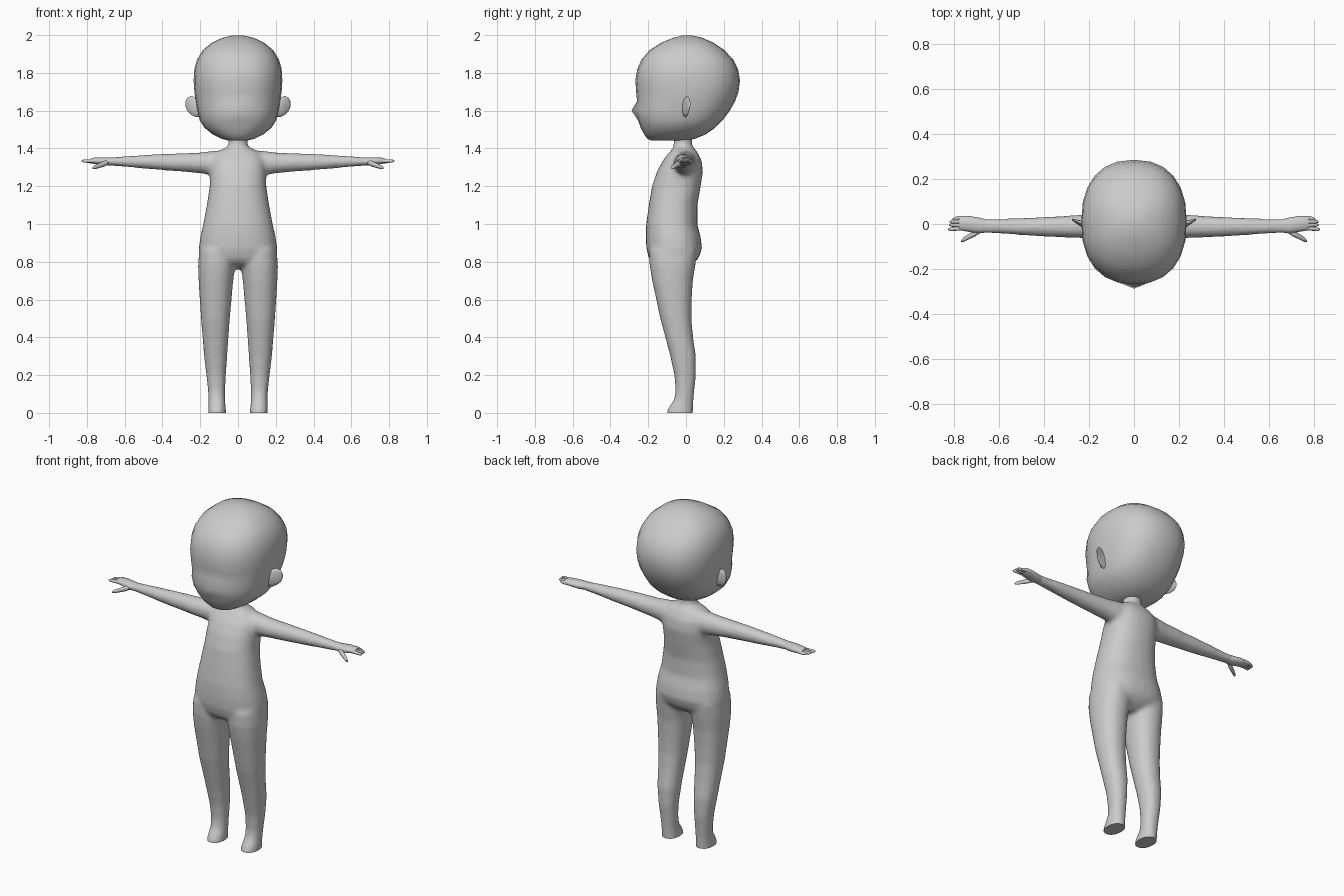
import bpy, bmesh, math

skin = bpy.data.materials.new("plain grey")
skin.diffuse_color = (0.6, 0.6, 0.6, 1)


def loft(bm, rings, axis="z", n=20, power=2.0, side=1):
    """Skin rounded rings: (position, a_min, a_max, b_min, b_max) along an axis."""
    loops = []
    for pos, a0, a1, b0, b1 in rings:
        loop = []
        for i in range(n):
            t = 2 * math.pi * i / n
            c, s = math.cos(t), math.sin(t)
            a = (a0 + a1) / 2 + (a1 - a0) / 2 * math.copysign(abs(c) ** (2 / power), c)
            b = (b0 + b1) / 2 + (b1 - b0) / 2 * math.copysign(abs(s) ** (2 / power), s)
            co = (a, b, pos) if axis == "z" else (pos, a, b)
            loop.append(bm.verts.new((co[0] * side, co[1], co[2])))
        loops.append(loop)
    for lo, hi in zip(loops, loops[1:]):
        for i in range(n):
            j = (i + 1) % n
            bm.faces.new((lo[i], lo[j], hi[j], hi[i]))
    bm.faces.new(loops[0])
    bm.faces.new(loops[-1])


def finish(name, bm, angle=60):
    bmesh.ops.recalc_face_normals(bm, faces=bm.faces[:])
    mesh = bpy.data.meshes.new(name)
    bm.to_mesh(mesh)
    bm.free()
    mesh.materials.append(skin)
    ob = bpy.data.objects.new(name, mesh)
    bpy.context.collection.objects.link(ob)
    bpy.ops.object.select_all(action="DESELECT")
    ob.select_set(True)
    bpy.context.view_layer.objects.active = ob
    bpy.ops.object.shade_smooth_by_angle(angle=math.radians(angle))
    return ob


# Body: torso, neck, legs and arms fused into one skin
bm = bmesh.new()
torso = [(0.765, 0.08, -0.11, 0.00), (0.79, 0.17, -0.175, 0.04), (0.82, 0.208, -0.197, 0.068),
         (0.87, 0.208, -0.21, 0.085), (0.93, 0.20, -0.213, 0.078), (1.0, 0.184, -0.211, 0.06),
         (1.1, 0.165, -0.197, 0.06), (1.2, 0.15, -0.18, 0.078), (1.28, 0.148, -0.153, 0.09),
         (1.34, 0.145, -0.12, 0.082), (1.38, 0.115, -0.088, 0.06), (1.405, 0.065, -0.065, 0.04)]
loft(bm, [(z, -w, w, f, b) for z, w, f, b in torso], n=28, power=2.3)
loft(bm, [(1.34, -0.07, 0.07, -0.07, 0.05), (1.4, -0.055, 0.055, -0.068, 0.037),
          (1.43, -0.051, 0.051, -0.066, 0.033), (1.5, -0.051, 0.051, -0.066, 0.033)])
leg = [(-0.04, 0.062, 0.159, -0.105, 0.035), (0.015, 0.063, 0.158, -0.10, 0.037),
       (0.035, 0.066, 0.157, -0.088, 0.038), (0.07, 0.068, 0.156, -0.064, 0.04),
       (0.12, 0.068, 0.159, -0.056, 0.045), (0.2, 0.064, 0.168, -0.062, 0.053),
       (0.3, 0.057, 0.18, -0.084, 0.053), (0.4, 0.05, 0.188, -0.11, 0.038),
       (0.5, 0.043, 0.196, -0.137, 0.029), (0.6, 0.034, 0.203, -0.158, 0.031),
       (0.7, 0.025, 0.209, -0.18, 0.037), (0.78, 0.015, 0.212, -0.193, 0.05),
       (0.86, 0.02, 0.206, -0.195, 0.06)]
arm = [(0.06, -0.07, 0.06, 1.25, 1.39), (0.13, -0.067, 0.053, 1.257, 1.388),
       (0.2, -0.064, 0.045, 1.268, 1.379), (0.3, -0.061, 0.037, 1.277, 1.375),
       (0.4, -0.057, 0.032, 1.285, 1.371), (0.5, -0.05, 0.027, 1.293, 1.366),
       (0.6, -0.044, 0.023, 1.303, 1.358), (0.66, -0.041, 0.024, 1.308, 1.354),
       (0.69, -0.041, 0.027, 1.309, 1.352)]
for side in (1, -1):
    loft(bm, leg, power=2.2, side=side)
    loft(bm, arm, axis="x", side=side)
body = finish("body", bm)
fuse = body.modifiers.new("fuse", "REMESH")
fuse.mode, fuse.voxel_size, fuse.use_smooth_shade = "VOXEL", 0.012, True
relax = body.modifiers.new("relax", "SMOOTH")
relax.factor, relax.iterations = 0.5, 6
for name in ("fuse", "relax"):
    bpy.ops.object.modifier_apply(modifier=name)

# Flat soles
bm = bmesh.new()
bm.from_mesh(body.data)
cut = bmesh.ops.bisect_plane(bm, geom=bm.verts[:] + bm.edges[:] + bm.faces[:],
                             plane_co=(0, 0, 0), plane_no=(0, 0, 1), clear_inner=True)
bmesh.ops.holes_fill(bm, edges=[e for e in bm.edges if e.is_boundary], sides=0)
bm.to_mesh(body.data)
bm.free()
bpy.ops.object.shade_smooth_by_angle(angle=math.radians(60))

# Hands: palm, four fingers and a thumb
for side, label in ((1, "left"), (-1, "right")):
    bm = bmesh.new()
    loft(bm, [(0.66, -0.038, 0.021, 1.31, 1.352), (0.69, -0.042, 0.028, 1.308, 1.353),
              (0.73, -0.036, 0.035, 1.313, 1.353), (0.765, -0.03, 0.036, 1.318, 1.351),
              (0.78, -0.024, 0.032, 1.323, 1.347)], axis="x", n=14, side=side)
    for y0, y1, tip, z in ((0.026, 0.022, 0.808, 1.331), (0.011, 0.01, 0.822, 1.333),
                           (-0.005, -0.004, 0.824, 1.333), (-0.02, -0.024, 0.828, 1.333)):
        loft(bm, [(x, y - r, y + r, z - r, z + r) for x, y, r in
                  ((0.74, y0, 0.009), (0.785, y0, 0.0095), (tip - 0.01, y1, 0.008),
                   (tip, y1, 0.003))], axis="x", n=8, side=side)
    loft(bm, [(x, y - r, y + r, z - r, z + r) for x, y, z, r in
              ((0.68, -0.022, 1.33, 0.014), (0.71, -0.042, 1.318, 0.015),
               (0.74, -0.058, 1.307, 0.012), (0.76, -0.07, 1.3, 0.01),
               (0.77, -0.076, 1.296, 0.004))], axis="x", n=8, side=side)
    finish(label + "_hand", bm)

# Head: big rounded cranium, flat face, small chin
bm = bmesh.new()
head = [(1.442, 0.05, -0.185, 0.0), (1.452, 0.09, -0.205, 0.05), (1.475, 0.135, -0.222, 0.105),
        (1.51, 0.178, -0.24, 0.155), (1.55, 0.203, -0.255, 0.195), (1.6, 0.215, -0.268, 0.232),
        (1.65, 0.224, -0.259, 0.26), (1.7, 0.231, -0.264, 0.278), (1.76, 0.235, -0.268, 0.286),
        (1.82, 0.231, -0.258, 0.276), (1.87, 0.217, -0.236, 0.25), (1.92, 0.187, -0.193, 0.204),
        (1.96, 0.138, -0.13, 0.145), (1.985, 0.085, -0.07, 0.088), (1.998, 0.03, -0.02, 0.035)]
loft(bm, [(z, -w, w, f, b) for z, w, f, b in head], n=24, power=2.35)
# Nose tip
for v in bm.verts:
    if abs(v.co.x) < 0.001 and abs(v.co.z - 1.6) < 0.001 and v.co.y < 0:
        v.co.y = -0.288
finish("head", bm)

# Ears
for side, label in ((1, "left"), (-1, "right")):
    bm = bmesh.new()
    loft(bm, [(0.19, -0.025, 0.015, 1.565, 1.66), (0.225, -0.018, 0.014, 1.566, 1.67),
              (0.248, -0.004, 0.018, 1.578, 1.679), (0.268, 0.01, 0.022, 1.598, 1.668),
              (0.277, 0.018, 0.024, 1.62, 1.65)], axis="x", n=12, side=side)
    finish(label + "_ear", bm)
